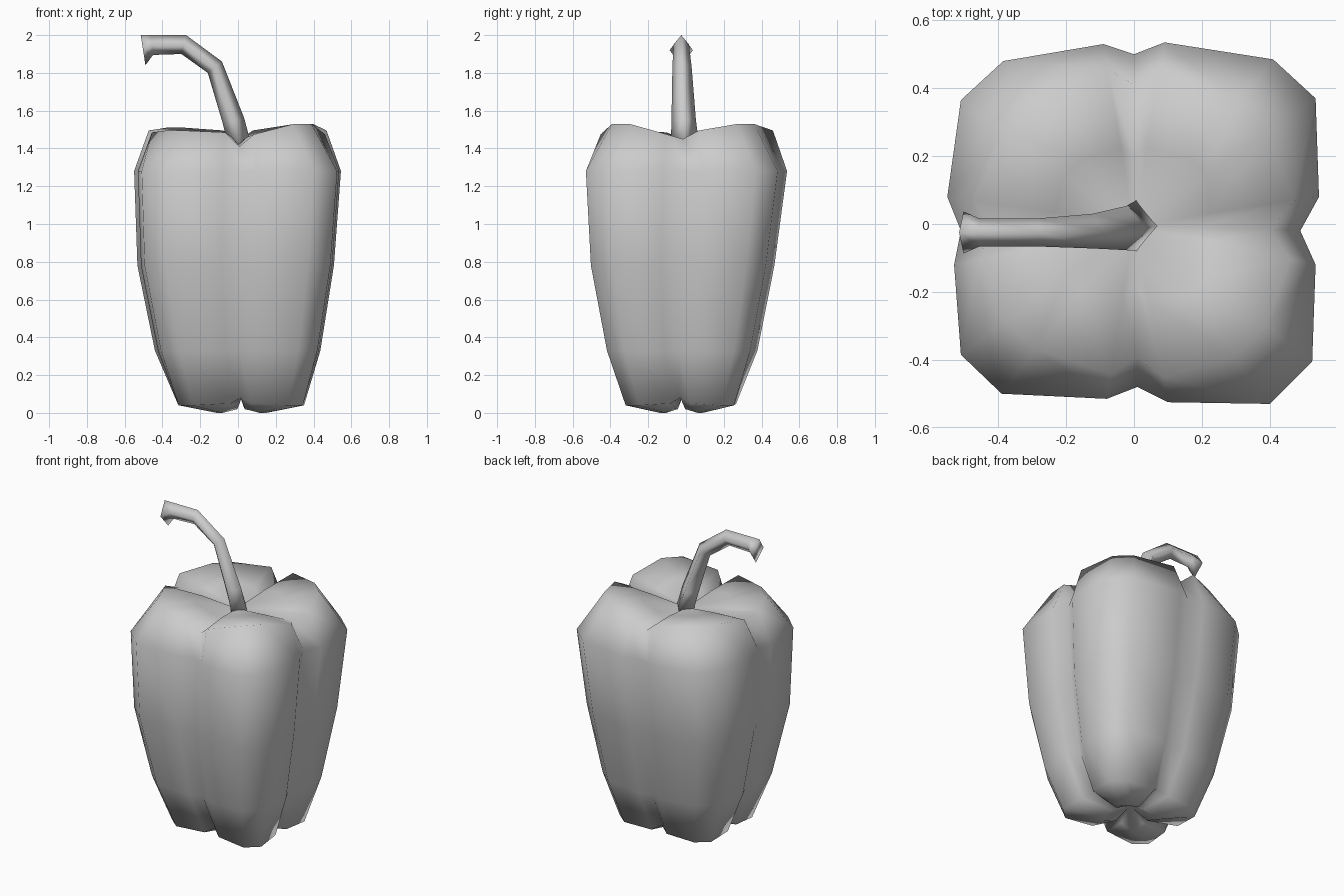
import bpy, bmesh
from mathutils import Vector

old = bpy.data.objects.get("Cube")
if old:
    bpy.data.objects.remove(old, do_unlink=True)

grey = bpy.data.materials.new("plain grey")
grey.use_nodes = True
COLOUR = (0.6, 0.6, 0.6, 1)
grey.diffuse_color = COLOUR
grey.node_tree.nodes["Principled BSDF"].inputs["Base Color"].default_value = COLOUR


def loft(name, rings, start=None, end=None):
    """Skin closed rings of points; each end is a fan to a point or a flat cap."""
    bm = bmesh.new()
    loops = [[bm.verts.new(p) for p in ring] for ring in rings]
    n = len(loops[0])
    for a, b in zip(loops, loops[1:]):
        for i in range(n):
            j = (i + 1) % n
            bm.faces.new((a[i], a[j], b[j], b[i]))
    for loop, tip in ((loops[0], start), (loops[-1], end)):
        if tip is None:
            bm.faces.new(loop)
        else:
            v = bm.verts.new(tip)
            for i in range(n):
                bm.faces.new((loop[i], loop[(i + 1) % n], v))
    bmesh.ops.recalc_face_normals(bm, faces=bm.faces[:])
    for face in bm.faces:
        face.smooth = True
    mesh = bpy.data.meshes.new(name)
    bm.to_mesh(mesh)
    bm.free()
    mesh.materials.append(grey)
    obj = bpy.data.objects.new(name, mesh)
    bpy.context.collection.objects.link(obj)
    return obj


# Four-lobed outline at the shoulder: side, corner, corner, side, crease per lobe
outline = [
    (.09, .535), (.41, .485), (.535, .37), (.545, .08), (.49, -.02),
    (.535, -.12), (.525, -.405), (.40, -.53), (.10, -.525), (.01, -.48),
    (-.08, -.515), (-.39, -.50), (-.51, -.385), (-.53, -.12), (-.51, -.02),
    (-.55, .08), (-.51, .365), (-.385, .48), (-.09, .53), (0, .50),
]
SIDE, CORNER, CREASE = range(3)
kinds = [SIDE, CORNER, CORNER, SIDE, CREASE] * 4

# How far each lobe's sides and corners, and the crease after it, sit lower at the top
drops = []
for side, corner, crease in ((0, 0, 0), (.02, 0, .04), (.01, .035, 0), (0, .02, .02)):
    drops += [side, corner, corner, side, crease]

# Levels: (scale, height) for side, corner and crease, x and y shift, y squeeze, drop share
levels = [
    ((.22, .02), (.25, .00), (.21, .075), .015, -.02, .9, 0),
    ((.60, .05), (.635, .04), (.57, .08), .01, -.02, .89, 0),
    ((.80, .33), (.80, .33), (.795, .33), 0, -.022, .935, 0),
    ((.95, .78), (.95, .78), (.945, .78), -.01, -.02, .96, 0),
    ((1.0, 1.28), (1.0, 1.28), (1.0, 1.28), 0, 0, 1, 0),
    ((.86, 1.495), (.74, 1.53), (.82, 1.45), 0, 0, 1, 1),
    ((.42, 1.465), (.40, 1.49), (.40, 1.435), 0, 0, 1, .4),
]
rings = []
for level in levels:
    dx, dy, squeeze, share = level[3:]
    rings.append([(x * level[k][0] + dx, y * level[k][0] * squeeze + dy,
                   level[k][1] - drop * share)
                  for (x, y), k, drop in zip(outline, kinds, drops)])
loft("pepper_body", rings, (.015, -.02, .08), (0, -.01, 1.42))

# Bent four-sided stem: upper edge, lower edge, half width and y of each section
sections = [
    ((.07, 1.42), (-.055, 1.43), .075, -.005),
    ((.033, 1.56), (-.08, 1.53), .065, -.012),
    ((-.085, 1.86), (-.16, 1.80), .051, -.021),
    ((-.275, 2.0), (-.30, 1.90), .041, -.025),
    ((-.46, 2.0), (-.45, 1.895), .041, -.025),
    ((-.515, 2.0), (-.49, 1.84), .062, -.025),
]
stem_rings = []
for (ux, uz), (lx, lz), half, y in sections:
    upper, lower = Vector((ux, y, uz)), Vector((lx, y, lz))
    middle, side = (upper + lower) / 2, Vector((0, half, 0))
    stem_rings.append([upper, middle + side, lower, middle - side])
loft("stem", stem_rings)
